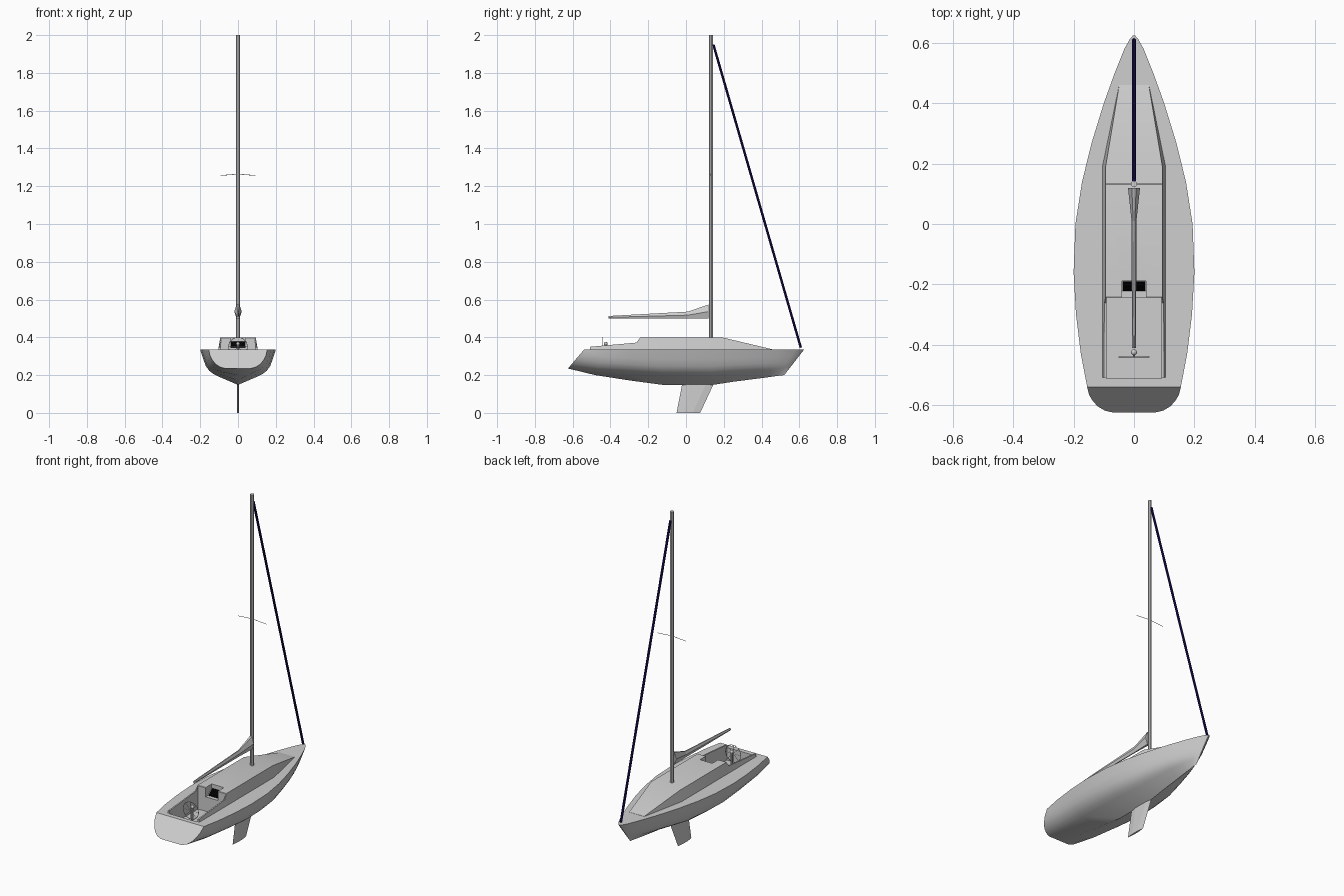
import bpy, bmesh, math
from mathutils import Vector

old = bpy.data.objects.get("Cube")
if old:
    bpy.data.objects.remove(old, do_unlink=True)


def material(name, rgb):
    m = bpy.data.materials.new(name)
    m.use_nodes = True
    m.diffuse_color = (*rgb, 1)
    m.node_tree.nodes["Principled BSDF"].inputs["Base Color"].default_value = (*rgb, 1)
    return m


GREY = material("pale grey", (0.62, 0.62, 0.62))
NAVY = material("navy", (0.013, 0.004, 0.105))
BLACK = material("black", (0, 0, 0))


def select(ob):
    bpy.ops.object.select_all(action="DESELECT")
    ob.select_set(True)
    bpy.context.view_layer.objects.active = ob


def smooth(ob, degrees):
    select(ob)
    bpy.ops.object.shade_smooth_by_angle(angle=math.radians(degrees))


def finish(name, bm, mat):
    bmesh.ops.recalc_face_normals(bm, faces=bm.faces)
    me = bpy.data.meshes.new(name)
    bm.to_mesh(me)
    bm.free()
    me.materials.append(mat)
    ob = bpy.data.objects.new(name, me)
    bpy.context.collection.objects.link(ob)
    return ob


def loft(name, rings, mat):
    """Skin closed rings of equal length and cap both ends."""
    bm = bmesh.new()
    loops = [[bm.verts.new(p) for p in r] for r in rings]
    n = len(loops[0])
    for a, b in zip(loops, loops[1:]):
        for i in range(n):
            j = (i + 1) % n
            bm.faces.new((a[i], a[j], b[j], b[i]))
    bm.faces.new(loops[0])
    bm.faces.new(loops[-1])
    return finish(name, bm, mat)


def mirrored(half):
    """Close a half section, mirroring the points that are off the centre line."""
    return half + [(-x, y, z) for x, y, z in reversed(half) if x > 0]


def rod(name, a, b, radius, mat, sides=8):
    """Flat-sided bar between two points."""
    a, b = Vector(a), Vector(b)
    q = (b - a).to_track_quat("Z", "Y")
    ring = [q @ Vector((radius * math.cos(t), radius * math.sin(t), 0))
            for t in (2 * math.pi * (i + 0.5) / sides for i in range(sides))]
    loft(name, [[a + p for p in ring], [b + p for p in ring]], mat)


def extrude_x(name, profile, half, mat):
    """Extrude a (y, z) profile across the boat."""
    return loft(name, [[(x, y, z) for y, z in profile] for x in (-half, half)], mat)


def cut(target, cutter):
    mod = target.modifiers.new("cut", "BOOLEAN")
    mod.operation, mod.solver, mod.object = "DIFFERENCE", "EXACT", cutter
    select(target)
    bpy.ops.object.modifier_apply(modifier=mod.name)


# Hull: sections of (deck y, keel y, half width, keel z, stern blend)
DECK = 0.335
STATIONS = [(-0.54, -0.625, 0.155, 0.235, 1), (-0.43, -0.48, 0.176, 0.2, 0.5),
            (-0.3, -0.3, 0.192, 0.172, 0.15), (-0.16, -0.12, 0.2, 0.148, 0),
            (0, 0, 0.194, 0.148, 0), (0.14, 0.14, 0.172, 0.148, 0),
            (0.27, 0.25, 0.14, 0.165, 0), (0.4, 0.36, 0.1, 0.179, 0),
            (0.5, 0.43, 0.064, 0.188, 0), (0.58, 0.485, 0.032, 0.196, 0),
            (0.612, 0.51, 0.014, 0.199, 0), (0.625, 0.52, 0.003, 0.2, 0)]
MID = [(1, 0), (0.92, 0.27), (0.85, 0.47), (0.76, 0.6), (0.65, 0.69), (0.52, 0.76), (0, 1)]
STERN = [(1, 0), (0.96, 0.3), (0.88, 0.55), (0.77, 0.76), (0.62, 0.92), (0.43, 1), (0, 1)]
rings = []
for yd, yk, w, zk, s in STATIONS:
    half = []
    for (fm, tm), (fs, ts) in zip(MID, STERN):
        f, t = fm + (fs - fm) * s, tm + (ts - tm) * s
        half.append((w * f, yd + (yk - yd) * t, DECK + (zk - DECK) * t))
    rings.append(mirrored(half))
hull = loft("hull", rings, GREY)

# Cabin and coaming: (y, base half width, top half width, top z)
CABIN = [(-0.508, 0.105, 0.1, 0.35), (-0.262, 0.105, 0.098, 0.372),
         (-0.242, 0.105, 0.094, 0.4), (0.19, 0.105, 0.094, 0.4),
         (0.46, 0.05, 0.049, 0.336)]
cabin = loft("cabin", [mirrored([(t, y, z), (b, y, DECK - 0.003)])
                       for y, b, t, z in CABIN], GREY)

# Cockpit well and companionway recess
well = extrude_x("cockpit_cutter", [(-0.512, 0.26), (-0.244, 0.26),
                                    (-0.244, 0.5), (-0.512, 0.5)], 0.091, GREY)
recess = extrude_x("companionway_cutter", [(-0.27, 0.345), (-0.222, 0.345), (-0.188, 0.374),
                                           (-0.188, 0.41), (-0.27, 0.41)], 0.04, GREY)
for part in (hull, cabin):
    for cutter in (well, recess):
        cut(part, cutter)
    smooth(part, 35)
for cutter in (well, recess):
    bpy.data.objects.remove(cutter, do_unlink=True)
extrude_x("companionway_hatch", [(-0.222, 0.344), (-0.222, 0.349),
                                 (-0.19, 0.377), (-0.19, 0.372)], 0.036, BLACK)

# Keel fin
loft("keel_fin", [[(0, a, z), (0.005, a + 0.04, z), (0.005, b - 0.04, z),
                   (0, b, z), (-0.005, b - 0.04, z), (-0.005, a + 0.04, z)]
                  for z, a, b in ((0, -0.05, 0.075), (0.165, -0.018, 0.152))], GREY)

# Rig: mast, spreaders, furled headsail
rod("mast", (0, 0.132, 0.395), (0, 0.132, 2), 0.0105, GREY)
for side, name in ((1, "left_spreader"), (-1, "right_spreader")):
    rod(name, (0, 0.132, 1.264), (side * 0.092, 0.132, 1.257), 0.0015, GREY, 6)
rod("furled_headsail", (0, 0.145, 1.95), (0, 0.608, 0.345), 0.007, NAVY)

# Boom with its flared inner end: (y, half width, top z)
loft("boom", [mirrored([(w * 0.35, y, 0.499), (w, y, (0.499 + z) / 2), (w * 0.35, y, z)])
              for y, w, z in ((-0.41, 0.007, 0.513), (0.01, 0.008, 0.536),
                              (0.12, 0.02, 0.574))], GREY)

# Steering pedestal and spoked wheel
HUB = Vector((0, -0.44, 0.35))
R = 0.05
rod("pedestal", (0, -0.425, 0.258), (0, -0.425, 0.365), 0.007, GREY)
rod("wheel_axle", HUB, (0, -0.425, 0.35), 0.004, GREY)
bm = bmesh.new()
bmesh.ops.create_uvsphere(bm, u_segments=12, v_segments=8, radius=0.01)
bmesh.ops.translate(bm, verts=bm.verts, vec=(0, -0.425, 0.366))
smooth(finish("compass", bm, GREY), 62)
bpy.ops.mesh.primitive_torus_add(location=HUB, rotation=(math.pi / 2, 0, 0), major_radius=R,
                                 minor_radius=0.0018, major_segments=28, minor_segments=6)
rim = bpy.context.object
rim.name = "wheel_rim"
rim.data.materials.append(GREY)
smooth(rim, 62)
for i in range(8):
    a = math.pi * i / 4
    rod(f"wheel_spoke_{i + 1}", HUB, HUB + Vector((R * math.cos(a), 0, R * math.sin(a))),
        0.001, GREY, 6)
